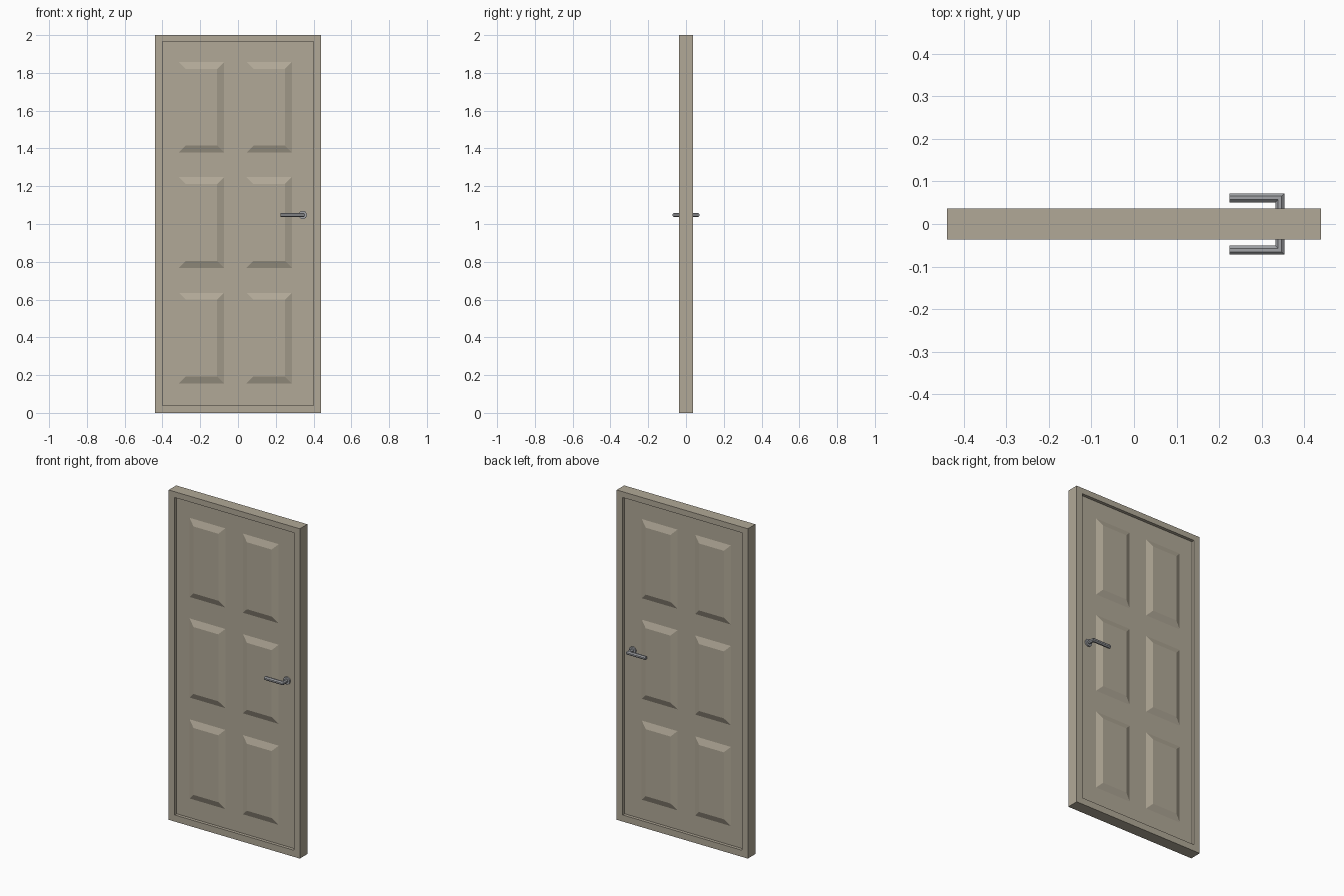
import bpy, bmesh, math

if "Cube" in bpy.data.objects:
    bpy.data.objects.remove(bpy.data.objects["Cube"])


def material(name, rgb):
    m = bpy.data.materials.new(name)
    m.diffuse_color = (*rgb, 1)
    m.use_nodes = True
    m.node_tree.nodes["Principled BSDF"].inputs["Base Color"].default_value = m.diffuse_color
    return m


TAN = material("tan paint", (0.44, 0.395, 0.31))
STEEL = material("brushed steel", (0.36, 0.37, 0.39))


def finish(name, bm, mat):
    bmesh.ops.recalc_face_normals(bm, faces=bm.faces)
    me = bpy.data.meshes.new(name)
    bm.to_mesh(me)
    bm.free()
    me.materials.append(mat)
    ob = bpy.data.objects.new(name, me)
    bpy.context.collection.objects.link(ob)
    return ob


def rect(bm, x0, x1, z0, z1, y):
    return [bm.verts.new((x, y, z)) for x, z in ((x0, z0), (x1, z0), (x1, z1), (x0, z1))]


def bridge(bm, a, b):
    n = len(a)
    for i in range(n):
        j = (i + 1) % n
        bm.faces.new((a[i], a[j], b[j], b[i]))


HALF, LEAF, RAISE = 0.036, 0.017, 0.015

# Frame: closed rectangular ring
bm = bmesh.new()
loops = [rect(bm, -0.44, 0.44, 0, 2, -HALF), rect(bm, -0.44, 0.44, 0, 2, HALF),
         rect(bm, -0.40, 0.40, 0.04, 1.965, HALF), rect(bm, -0.40, 0.40, 0.04, 1.965, -HALF)]
for i in range(4):
    bridge(bm, loops[i], loops[(i + 1) % 4])
finish("door_frame", bm, TAN)

# Door leaf set back inside the frame
bm = bmesh.new()
a = rect(bm, -0.40, 0.40, 0.04, 1.965, -LEAF)
b = rect(bm, -0.40, 0.40, 0.04, 1.965, LEAF)
bridge(bm, a, b)
bm.faces.new(a)
bm.faces.new(b)
finish("door_leaf", bm, TAN)

# Raised bevelled panels, two columns by three rows, on both sides
B = 0.037
for side, s in (("front", -1), ("back", 1)):
    bm = bmesh.new()
    for xc in (-0.193, 0.165):
        for zc in (0.396, 1.008, 1.618):
            x0, x1, z0, z1 = xc - 0.12, xc + 0.12, zc - 0.24, zc + 0.24
            a = rect(bm, x0, x1, z0, z1, s * LEAF)
            b = rect(bm, x0 + B, x1 - B, z0 + B, z1 - B, s * (LEAF + RAISE))
            bridge(bm, a, b)
            bm.faces.new(b)
            bm.faces.new(a)
    finish(side + "_panels", bm, TAN)

# Lever handles: mitred octagonal bar with a round rose
SX, HZ, R, YC = 0.343, 1.048, 0.0114, 0.0615
for side, s in (("front", -1), ("back", 1)):
    bm = bmesh.new()
    stem, mitre, end = [], [], []
    for i in range(8):
        t = math.pi / 8 + i * math.pi / 4
        c, z = R * math.cos(t), HZ + R * math.sin(t)
        stem.append(bm.verts.new((SX + c, s * LEAF, z)))
        mitre.append(bm.verts.new((SX + c, s * (YC + c), z)))
        end.append(bm.verts.new((0.225, s * (YC + c), z)))
    bridge(bm, stem, mitre)
    bridge(bm, mitre, end)
    bm.faces.new(stem)
    bm.faces.new(end)
    finish(side + "_lever", bm, STEEL)

    bm = bmesh.new()
    rings = [[bm.verts.new((SX + 0.022 * math.cos(i * math.pi / 8), y * s,
                            HZ + 0.022 * math.sin(i * math.pi / 8))) for i in range(16)]
             for y in (LEAF, LEAF + 0.009)]
    bridge(bm, *rings)
    for r in rings:
        bm.faces.new(r)
    finish(side + "_rose", bm, STEEL)
